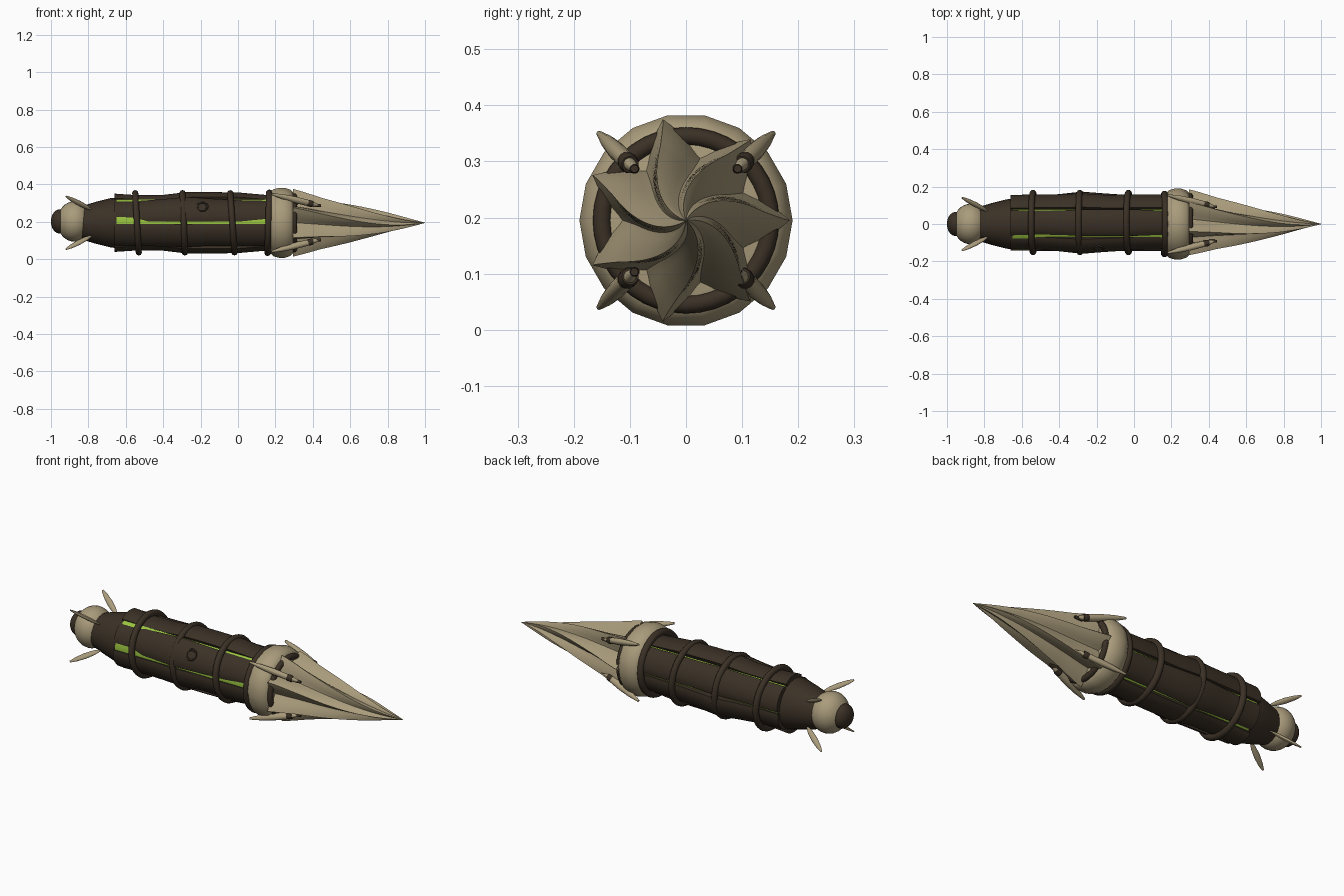
import bpy
from math import sin, cos, pi, radians
from mathutils import Vector

if "Cube" in bpy.data.objects:
    bpy.data.objects.remove(bpy.data.objects["Cube"])

AXIS_Z = 0.195


def material(name, rgb):
    m = bpy.data.materials.new(name)
    m.use_nodes = True
    m.diffuse_color = (*rgb, 1)
    bsdf = m.node_tree.nodes["Principled BSDF"]
    bsdf.inputs["Base Color"].default_value = (*rgb, 1)
    bsdf.inputs["Roughness"].default_value = 0.7
    return m


TAN = material("sand_tan", (0.40, 0.33, 0.20))
DARK = material("dark_brown", (0.043, 0.030, 0.019))
GREEN = material("glow_green", (0.32, 0.55, 0.05))


def finish(obj, mat, angle=35):
    obj.data.materials.append(mat)
    bpy.ops.object.select_all(action='DESELECT')
    obj.select_set(True)
    bpy.context.view_layer.objects.active = obj
    bpy.ops.object.mode_set(mode='EDIT')
    bpy.ops.mesh.select_all(action='SELECT')
    bpy.ops.mesh.normals_make_consistent(inside=False)
    bpy.ops.object.mode_set(mode='OBJECT')
    bpy.ops.object.shade_smooth_by_angle(angle=radians(angle))
    return obj


def loft(name, rings, mat, angle=35):
    """Skin a closed solid over equal-sized rings of points."""
    n = len(rings[0])
    faces = [(a * n + i, a * n + (i + 1) % n, (a + 1) * n + (i + 1) % n, (a + 1) * n + i)
             for a in range(len(rings) - 1) for i in range(n)]
    faces += [tuple(range(n)), tuple(range((len(rings) - 1) * n, len(rings) * n))]
    mesh = bpy.data.meshes.new(name)
    mesh.from_pydata([p for r in rings for p in r], [], faces)
    obj = bpy.data.objects.new(name, mesh)
    bpy.context.collection.objects.link(obj)
    return finish(obj, mat, angle)


def polar(x, r, a, dy=0.0):
    return Vector((x, dy + r * cos(a), AXIS_Z + r * sin(a)))


def lathe(name, profile, mat, sides=32, dy=0.0, angle=35):
    return loft(name, [[polar(x, r, 2 * pi * i / sides, dy) for i in range(sides)]
                       for x, r in profile], mat, angle)


def hoop(name, x, major, minor, tilt=0.0, dy=0.0):
    bpy.ops.mesh.primitive_torus_add(
        major_radius=major, minor_radius=minor, major_segments=40, minor_segments=10,
        location=(x, dy, AXIS_Z), rotation=(0, pi / 2 + tilt, 0))
    obj = bpy.context.object
    obj.name = name
    return finish(obj, DARK, 60)


def spindle(name, start, end, widths, mat, flat=0.6, sides=12):
    """Tapered cigar along a line; widths are (fraction, radius)."""
    d = (end - start).normalized()
    out = Vector((0, start.y, start.z - AXIS_Z)).normalized()
    side = d.cross(out).normalized()
    up = side.cross(d)
    rings = []
    for t, r in widths:
        c = start.lerp(end, t)
        rings.append([c + up * r * cos(2 * pi * i / sides) + side * r * flat * sin(2 * pi * i / sides)
                      for i in range(sides)])
    return loft(name, rings, mat, 40)


# Twisted seven-blade drill nose
LOBES, STEPS, ROWS = 7, 12, 40


def blade_radius(t):
    stations = [(0, .185), (.08, .17), (.21, .142), (.43, .105), (.71, .056), (1, .001)]
    for (t0, r0), (t1, r1) in zip(stations, stations[1:]):
        if t <= t1:
            return r0 + (r1 - r0) * (t - t0) / (t1 - t0)
    return .001


drill = []
for row in range(ROWS + 1):
    t = row / ROWS
    twist = radians(60) * t ** 1.5
    ring = []
    for i in range(LOBES * STEPS):
        ridge = abs(1 - 2 * (i % STEPS) / STEPS)
        r = blade_radius(t) * (0.62 + 0.38 * ridge ** 1.3)
        ring.append(polar(.295 + .705 * t, r, 2 * pi * i / (LOBES * STEPS) + twist))
    drill.append(ring)
loft("drill_nose", drill, TAN, 40)

# Collar behind the drill, with its dark seals
lathe("front_collar", [(.165, .14), (.172, .165), (.19, .182), (.22, .19), (.25, .19),
                       (.28, .18), (.295, .165), (.305, .13)], TAN, 18)
hoop("front_seal", .30, .15, .016)
hoop("rear_seal", .163, .16, .018, 0.03)

# Glowing core seen through the panel gaps
lathe("glow_core", [(-.65, .137), (.17, .137)], GREEN)

# Six armour panels around the core
outline = [(-.66, .152), (-.54, .15), (-.4, .155), (-.28, .166), (-.15, .16), (0, .157), (.17, .15)]
for k in range(6):
    mid = radians(30 + 60 * k)
    half = radians(27.3)
    arc = [mid - half + 2 * half * j / 10 for j in range(11)]
    rings = []
    for x, r in outline:
        lift = .006 * sin(k * 2.1 + x * 9)
        ring = [polar(x, r + lift - .008 * (abs(j - 5) / 5) ** 3, a, .007)
                for j, a in enumerate(arc)]
        ring += [polar(x, .12, a, .007) for a in reversed(arc)]
        rings.append(ring)
    loft(f"armour_panel_{k + 1}", rings, DARK, 40)

# Pipe hoops clamping the panels
for k, (x, tilt) in enumerate([(-.54, -.06), (-.29, -.04), (-.03, -.07)]):
    hoop(f"pipe_hoop_{k + 1}", x, .158, .017, tilt, .008)

# Round fitting on one front panel
fit_dir = Vector((0, -cos(radians(32)), sin(radians(32))))
bpy.ops.mesh.primitive_torus_add(
    major_radius=.026, minor_radius=.006, major_segments=20, minor_segments=6,
    location=Vector((-.19, .007, AXIS_Z)) + fit_dir * .163,
    rotation=fit_dir.to_track_quat('Z', 'Y').to_euler())
bpy.context.object.name = "panel_fitting"
finish(bpy.context.object, DARK, 60)

# Tapered rear body and round tail
lathe("rear_taper", [(-.85, .085), (-.82, .094), (-.76, .112), (-.68, .132), (-.63, .137)], DARK, 20)


def ball(name, x, rx, r, mat):
    bpy.ops.mesh.primitive_uv_sphere_add(segments=28, ring_count=16, location=(x, 0, AXIS_Z + .007),
                                         rotation=(0, pi / 2, 0))
    obj = bpy.context.object
    obj.name = name
    obj.scale = (r, r, rx)
    return finish(obj, mat, 60)


ball("tail_ball", -.875, .092, .108, TAN)
ball("tail_cap", -.955, .045, .064, DARK)

# Diagonal pods: four on the collar, four on the tail
for k in range(4):
    a = pi / 4 + k * pi / 2
    root, tip = polar(.43, .13, a), polar(.18, .218, a)
    spindle(f"front_pod_{k + 1}", root, tip,
            [(0, .006), (.06, .011), (.25, .018), (.5, .019), (.75, .015), (1, .006)], TAN, .85)
    spindle(f"front_pod_band_{k + 1}", root, tip, [(.12, .016), (.15, .0185), (.2, .0185), (.23, .017)], DARK, .95)
    spindle(f"front_pod_nozzle_{k + 1}", root + Vector((.015, 0, -0)), root + Vector((-.03, 0, 0)),
            [(0, .007), (.5, .009), (1, .009)], DARK, 1)
    # Bracket joining pod to collar seal
    spindle(f"front_pod_bracket_{k + 1}", polar(.285, .15, a), polar(.325, .165, a),
            [(0, .02), (.5, .022), (1, .014)], DARK, .8)
    spindle(f"tail_fin_{k + 1}", polar(-.785, .1, a), polar(-.92, .2, a),
            [(0, .005), (.2, .013), (.5, .016), (.8, .012), (1, .005)], TAN, .6)
